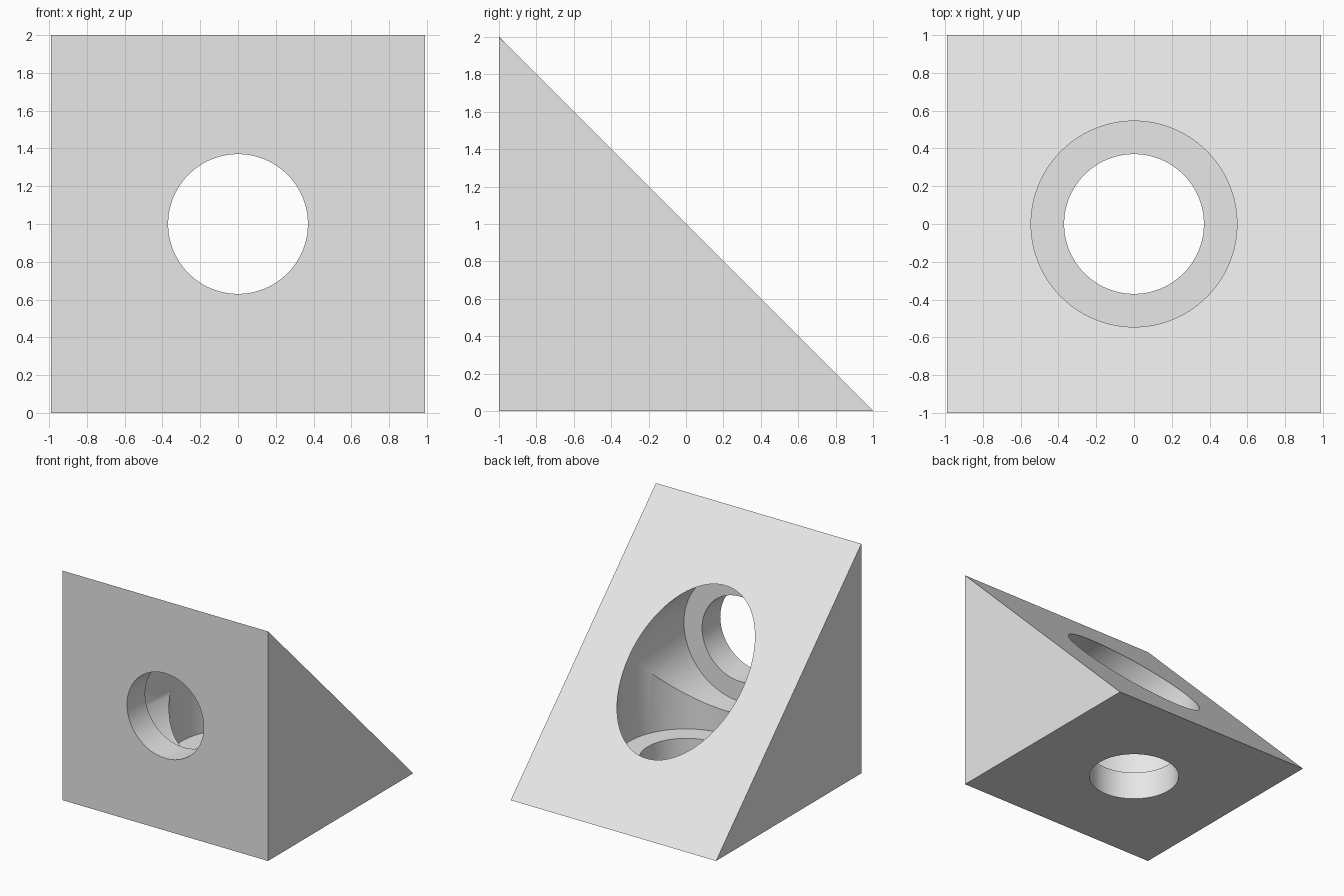
import bpy
import bmesh
from math import sin, cos, pi, radians
from mathutils import Vector

cube = bpy.data.objects.get("Cube")
if cube:
    bpy.data.objects.remove(cube, do_unlink=True)

HALF_WIDTH = 0.99
HOLE, BORE = 0.37, 0.545    # radii of the through hole and the counterbore
FLOOR = 0.25                # depth of the hole before it widens
STEPS = 48                  # segments in half a circle


def half_ring(radius, height):
    """Half circle on the +x side, from the back to the front."""
    points = []
    for i in range(STEPS + 1):
        a = pi * i / STEPS
        x, y = radius * sin(a), radius * cos(a)
        points.append(Vector((x, y, height(y))))
    return points


def strip(lower, upper):
    return [[lower[i], lower[i + 1], upper[i + 1], upper[i]] for i in range(STEPS)]


# One quarter of the bracket: the +x half of the vertical bore
hole_base = half_ring(HOLE, lambda y: 0)
hole_top = half_ring(HOLE, lambda y: FLOOR)
bore_base = half_ring(BORE, lambda y: FLOOR)
bore_top = half_ring(BORE, lambda y: 1 - abs(y))   # slope rim, then crease

W = HALF_WIDTH
corner, tip, middle = Vector((W, -1, 0)), Vector((W, 1, 0)), Vector((W, 0, 1))
mid_corner, mid_tip = Vector((0, -1, 0)), Vector((0, 1, 0))

faces = strip(hole_base, hole_top) + strip(hole_top, bore_base) + strip(bore_base, bore_top)
faces.append([mid_corner, corner, tip, mid_tip] + hole_base)             # underside
faces.append([middle, tip, mid_tip] + bore_top[:STEPS // 2 + 1])         # slope
faces.append([corner, tip, middle])                                      # end wall

# Mirror across the diagonal for the horizontal bore, then left to right
faces += [[Vector((p.x, p.z - 1, p.y + 1)) for p in f] for f in faces]
faces += [[Vector((-p.x, p.y, p.z)) for p in f] for f in faces]

bm = bmesh.new()
for f in faces:
    bm.faces.new([bm.verts.new(p) for p in f])
bmesh.ops.remove_doubles(bm, verts=bm.verts, dist=0.00001)
bmesh.ops.recalc_face_normals(bm, faces=bm.faces)
mesh = bpy.data.meshes.new("corner_bracket")
bm.to_mesh(mesh)
bm.free()

bracket = bpy.data.objects.new("corner_bracket", mesh)
bpy.context.collection.objects.link(bracket)

# Plain light grey
grey = bpy.data.materials.new("light_grey")
grey.use_nodes = True
colour = (0.8, 0.8, 0.8, 1)
grey.diffuse_color = colour
grey.node_tree.nodes["Principled BSDF"].inputs["Base Color"].default_value = colour
mesh.materials.append(grey)

# Smooth bores with crisp edges
bpy.ops.object.select_all(action="DESELECT")
bracket.select_set(True)
bpy.context.view_layer.objects.active = bracket
bpy.ops.object.shade_smooth_by_angle(angle=radians(30))
